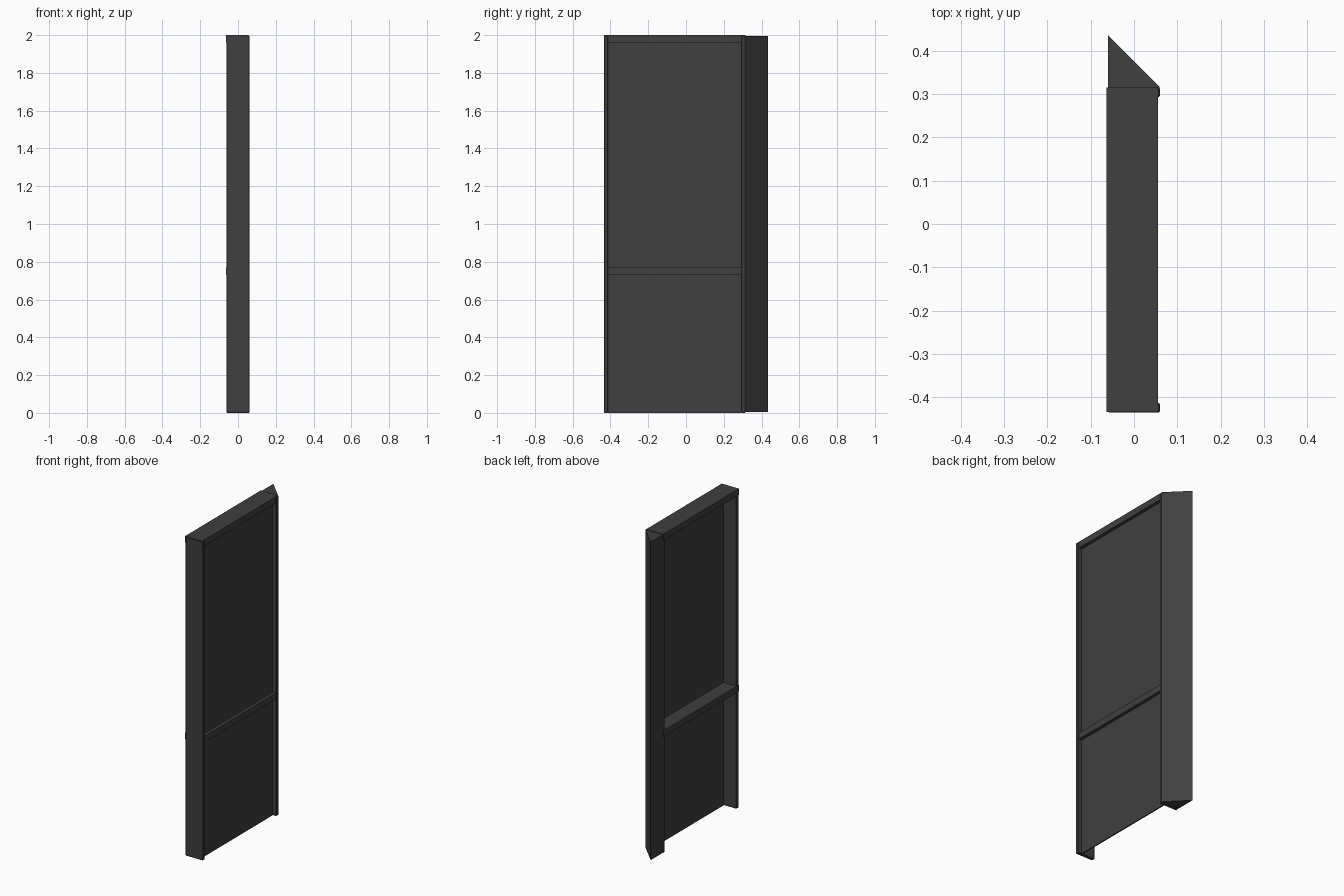
import bpy
import bmesh

cube = bpy.data.objects.get("Cube")
if cube:
    bpy.data.objects.remove(cube, do_unlink=True)

# One dark metal colour
metal = bpy.data.materials.new("dark_grey")
metal.use_nodes = True
colour = (0.05, 0.05, 0.05, 1)
metal.diffuse_color = colour
metal.node_tree.nodes["Principled BSDF"].inputs["Base Color"].default_value = colour


def prism(name, outline, bottom, top, bevel=0):
    """Upright prism from a counter-clockwise plan outline."""
    bm = bmesh.new()
    face = bm.faces.new([bm.verts.new((x, y, bottom)) for x, y in outline])
    ret = bmesh.ops.extrude_face_region(bm, geom=[face])
    verts = [v for v in ret["geom"] if isinstance(v, bmesh.types.BMVert)]
    bmesh.ops.translate(bm, verts=verts, vec=(0, 0, top - bottom))
    bmesh.ops.recalc_face_normals(bm, faces=bm.faces)
    mesh = bpy.data.meshes.new(name)
    bm.to_mesh(mesh)
    bm.free()
    mesh.materials.append(metal)
    obj = bpy.data.objects.new(name, mesh)
    bpy.context.collection.objects.link(obj)
    if bevel:
        mod = obj.modifiers.new("edge_bevel", "BEVEL")
        mod.width = bevel
        mod.segments = 1
    return obj


def box(name, x, y, z, bevel=0):
    outline = [(x[0], y[0]), (x[1], y[0]), (x[1], y[1]), (x[0], y[1])]
    return prism(name, outline, z[0], z[1], bevel)


FRONT, BACK, POST = -0.435, 0.315, 0.022

# Upright posts at both ends of the panel
box("front_post", (-0.06, 0.06), (FRONT, FRONT + POST), (0, 1.997), 0.003)
box("back_post", (-0.06, 0.06), (BACK - POST, BACK), (0, 1.997), 0.003)

# Thin sheet between the posts
box("panel", (0.028, 0.035), (FRONT + POST, BACK - POST), (0, 1.98))

# Horizontal rails, slightly proud of the posts on the inner side
box("top_rail", (-0.063, 0.055), (FRONT + 0.002, BACK), (1.96, 2))
box("middle_rail", (-0.063, 0.055), (FRONT + 0.002, BACK), (0.73, 0.77))

# Mitred corner piece behind the back post
prism("corner_wedge", [(-0.06, BACK), (0.06, BACK), (-0.06, 0.435)], 0.004, 1.996)
